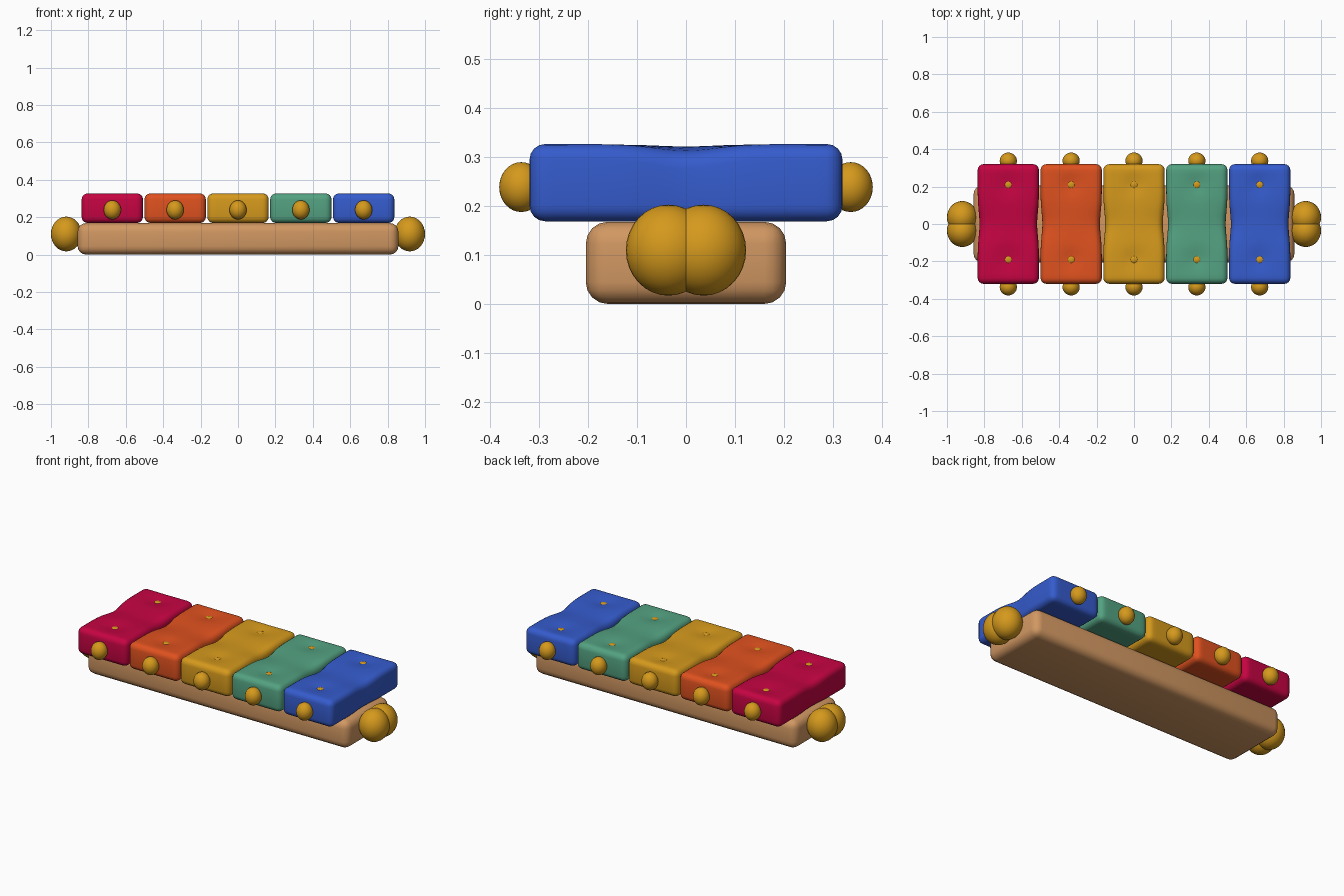
import bpy, bmesh, math
from mathutils import Vector

if "Cube" in bpy.data.objects:
    bpy.data.objects.remove(bpy.data.objects["Cube"])


def material(name, rgb):
    # Screen colour to linear
    colour = [(c / 255) ** 2.2 for c in rgb] + [1]
    m = bpy.data.materials.new(name)
    m.use_nodes = True
    m.diffuse_color = colour
    bsdf = m.node_tree.nodes["Principled BSDF"]
    bsdf.inputs["Base Color"].default_value = colour
    bsdf.inputs["Roughness"].default_value = 0.6
    return m


wood = material("wood", (208, 150, 98))
gold = material("gold", (212, 152, 34))
red = material("crimson", (196, 12, 68))
orange = material("orange", (222, 82, 36))
green = material("green", (84, 160, 128))
blue = material("blue", (56, 92, 204))


def finish(name, bm, mat, location):
    mesh = bpy.data.meshes.new(name)
    bmesh.ops.recalc_face_normals(bm, faces=bm.faces)
    for f in bm.faces:
        f.smooth = True
    bm.to_mesh(mesh)
    bm.free()
    mesh.materials.append(mat)
    ob = bpy.data.objects.new(name, mesh)
    ob.location = location
    bpy.context.collection.objects.link(ob)
    return ob


def rounded_box(size, radius, cuts=(0, 0)):
    """Bevelled box, sliced into strips along x and y."""
    bm = bmesh.new()
    bmesh.ops.create_cube(bm, size=1)
    bmesh.ops.scale(bm, vec=size, verts=bm.verts)
    bmesh.ops.bevel(bm, geom=bm.edges[:], offset=radius, segments=4,
                    profile=0.5, affect='EDGES')
    for axis, n in enumerate(cuts):
        inner = size[axis] - 2 * radius
        normal = Vector((axis == 0, axis == 1, 0))
        for i in range(1, n):
            bmesh.ops.bisect_plane(bm, geom=bm.verts[:] + bm.edges[:] + bm.faces[:],
                                   plane_co=normal * inner * (i / n - 0.5),
                                   plane_no=normal)
    return bm


def ball(name, location, radii):
    bm = bmesh.new()
    bmesh.ops.create_uvsphere(bm, u_segments=32, v_segments=16, radius=1)
    bmesh.ops.scale(bm, vec=radii, verts=bm.verts)
    return finish(name, bm, gold, location)


def bump(d, width):
    return math.exp(-(d / width) ** 2)


# Wooden base
finish("base", rounded_box((1.715, 0.41, 0.168), 0.045), wood, (0, 0, 0.084))

# Tone bars, soft at the waist and dimpled around each pin
pin_rows = (-0.19, 0.21)
bars = [("red", red), ("orange", orange), ("gold", gold), ("green", green), ("blue", blue)]
for i, (name, mat) in enumerate(bars):
    x = (i - 2) * 0.336
    bm = rounded_box((0.328, 0.64, 0.158), 0.032, (12, 28))
    for v in bm.verts:
        co = v.co.copy()
        waist = bump(co.y, 0.09)
        v.co.x *= 1 - 0.06 * waist
        if co.z > 0.045:
            edge = abs(co.x) / 0.164
            drop = waist * (0.005 + 0.013 * edge ** 2)
            drop += sum(0.011 * bump(math.hypot(co.x, co.y - y), 0.055) for y in pin_rows)
            v.co.z -= drop
    finish(name + "_bar", bm, mat, (x, 0, 0.248))

    # Pins on top and knobs at both ends
    for side, y in zip((-1, 1), pin_rows):
        end = "front" if side < 0 else "back"
        ball(f"{name}_{end}_pin", (x, y, 0.308), (0.024, 0.024, 0.014))
        ball(f"{name}_{end}_knob", (x, side * 0.337, 0.239), (0.046, 0.045, 0.051))

# Paired balls on each end of the base
for label, sx in (("left", 1), ("right", -1)):
    for end, sy in (("front", -1), ("back", 1)):
        ball(f"{label}_{end}_end_ball", (sx * 0.918, sy * 0.036, 0.11), (0.082, 0.087, 0.093))
